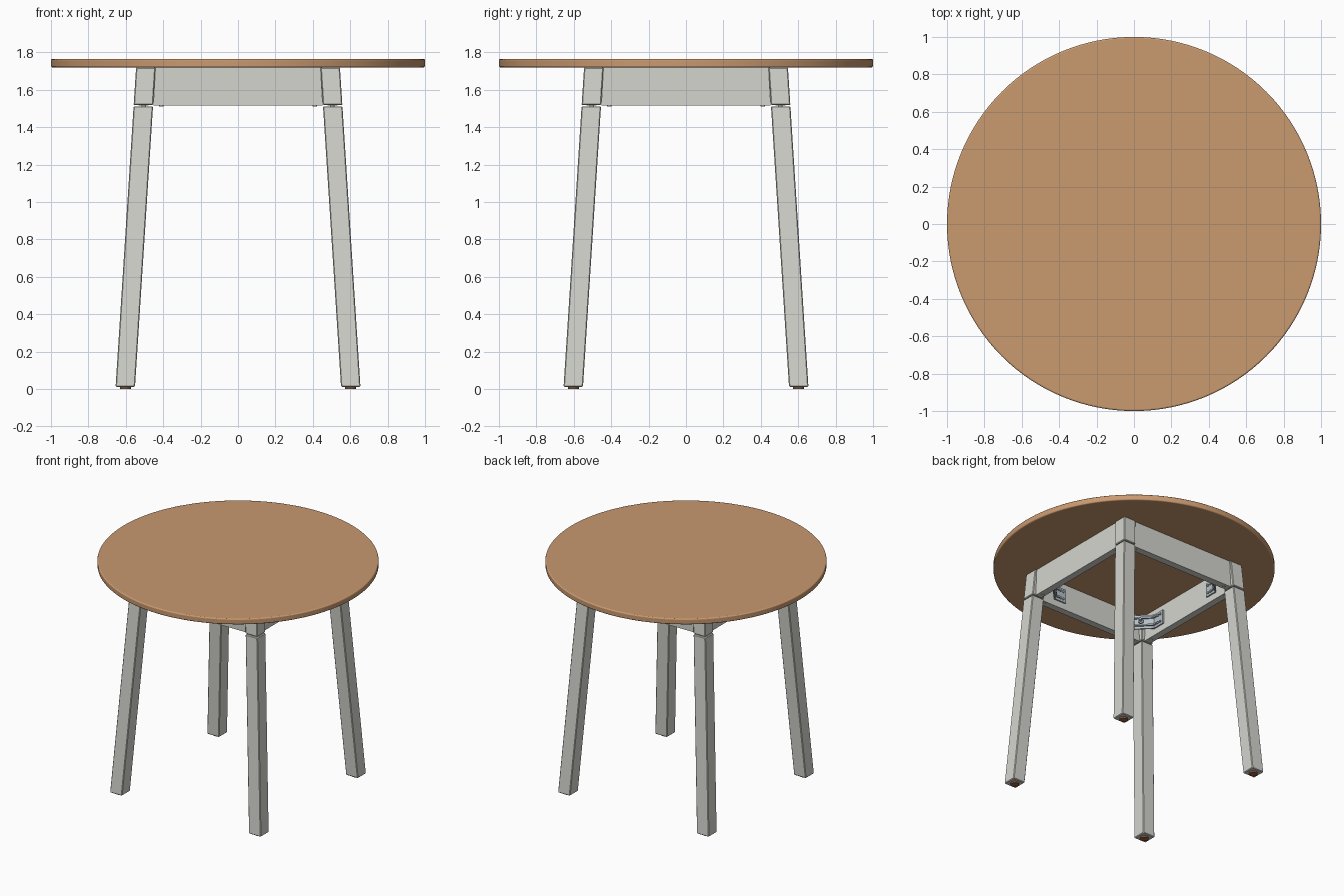
import bpy, bmesh, math
from mathutils import Vector

cube = bpy.data.objects.get("Cube")
if cube:
    bpy.data.objects.remove(cube, do_unlink=True)


def material(name, rgb):
    linear = [(c / 255) ** 2.2 for c in rgb] + [1]
    m = bpy.data.materials.new(name)
    m.use_nodes = True
    m.diffuse_color = linear
    m.node_tree.nodes["Principled BSDF"].inputs["Base Color"].default_value = linear
    return m


WOOD = material("warm wood", (200, 152, 111))
PAINT = material("pale grey paint", (212, 212, 206))
STEEL = material("bracket steel", (180, 190, 198))
PAD = material("brown felt", (150, 100, 70))

TOP, APRON_LOW, LEG_LOW = 1.72, 1.515, 0.012
LEG_WIDTH = 0.104


def finish(bm, name, mat, bevel=0, segments=1, smooth=False):
    bmesh.ops.recalc_face_normals(bm, faces=bm.faces)
    mesh = bpy.data.meshes.new(name)
    bm.to_mesh(mesh)
    bm.free()
    mesh.materials.append(mat)
    ob = bpy.data.objects.new(name, mesh)
    bpy.context.collection.objects.link(ob)
    if bevel:
        mod = ob.modifiers.new("Bevel", "BEVEL")
        mod.width, mod.segments = bevel, segments
    if smooth:
        bpy.ops.object.select_all(action="DESELECT")
        ob.select_set(True)
        bpy.context.view_layer.objects.active = ob
        bpy.ops.object.shade_smooth_by_angle(angle=math.radians(35))
    return ob


def add_prism(bm, low, high):
    """Close a solid between two matching rings of points."""
    a = [bm.verts.new(p) for p in low]
    b = [bm.verts.new(p) for p in high]
    bm.faces.new(a)
    bm.faces.new(b)
    for i in range(len(a)):
        j = (i + 1) % len(a)
        bm.faces.new((a[i], a[j], b[j], b[i]))


def add_disc(bm, centre, axis, radius, depth, sides):
    rot = Vector(axis).to_track_quat("Z", "Y").to_matrix().to_4x4()
    rot.translation = centre
    bmesh.ops.create_cone(bm, cap_ends=True, segments=sides, radius1=radius,
                          radius2=radius, depth=depth, matrix=rot)


# Round tabletop
bm = bmesh.new()
add_disc(bm, (0, 0, TOP + 0.0225), (0, 0, 1), 1, 0.045, 128)
finish(bm, "tabletop", WOOD, 0.008, 3, True)


def leg_ring(z, sx, sy):
    outer = 0.545 + (TOP - z) * 0.0642
    inner = outer - LEG_WIDTH
    return [(sx * x, sy * y, z) for x, y in
            ((inner, inner), (outer, inner), (outer, outer), (inner, outer))]


# Splayed legs, with a fine joint line below the frame, and felt feet
for sx, side in ((1, "left"), (-1, "right")):
    for sy, end in ((-1, "front"), (1, "back")):
        label = f"{end}_{side}"
        for part, lo, hi in (("leg", LEG_LOW, APRON_LOW - 0.003),
                             ("leg_head", APRON_LOW + 0.003, TOP)):
            bm = bmesh.new()
            add_prism(bm, leg_ring(lo, sx, sy), leg_ring(hi, sx, sy))
            finish(bm, f"{label}_{part}", PAINT, 0.005)

        bm = bmesh.new()
        add_disc(bm, (sx * 0.602, sy * 0.602, 0.0075), (0, 0, 1), 0.03, 0.015, 20)
        finish(bm, f"{label}_foot_pad", PAD)

        # Folded corner bracket hugging the inner frame corner
        path = [(0.24, 0.478), (0.34, 0.478), (0.478, 0.34), (0.478, 0.24)]
        inside = [(0.24, 0.468), (0.336, 0.468), (0.468, 0.336), (0.468, 0.24)]
        ring = [(sx * x, sy * y) for x, y in path + inside[::-1]]
        bm = bmesh.new()
        add_prism(bm, [(x, y, 1.565) for x, y in ring], [(x, y, 1.675) for x, y in ring])
        finish(bm, f"{label}_bracket", STEEL)

        # Stiffening lips along the bracket
        bm = bmesh.new()
        for z in (1.59, 1.65):
            lip = [(sx * x, sy * y) for x, y in
                   ((0.30, 0.468), (0.336, 0.468), (0.468, 0.336), (0.468, 0.30),
                    (0.455, 0.30), (0.455, 0.331), (0.331, 0.455), (0.30, 0.455))]
            add_prism(bm, [(x, y, z - 0.006) for x, y in lip],
                      [(x, y, z + 0.006) for x, y in lip])
        finish(bm, f"{label}_bracket_ribs", STEEL)

        # Bracket screws, and the bolt and nut through the leg corner
        bm = bmesh.new()
        for along in (0.265, 0.29):
            for z in (1.59, 1.65):
                add_disc(bm, (sx * along, sy * 0.465, z), (0, 1, 0), 0.009, 0.01, 10)
                add_disc(bm, (sx * 0.465, sy * along, z), (1, 0, 0), 0.009, 0.01, 10)
        diagonal = (sx, sy, 0)
        add_disc(bm, (sx * 0.41, sy * 0.41, 1.62), diagonal, 0.009, 0.12, 12)
        add_disc(bm, (sx * 0.394, sy * 0.394, 1.62), diagonal, 0.02, 0.016, 6)
        finish(bm, f"{label}_bracket_fixings", STEEL)

# Apron boards between the legs
for name, axis, sign in (("front", 0, -1), ("back", 0, 1), ("left", 1, 1), ("right", 1, -1)):
    def place(along, across, z):
        return (along, sign * across, z) if axis == 0 else (sign * across, along, z)

    bm = bmesh.new()
    rings = [[place(a, c, z) for a, c in
              ((-half, 0.478), (half, 0.478), (half, 0.532), (-half, 0.532))]
             for half, z in ((0.453, APRON_LOW), (0.441, TOP))]
    add_prism(bm, *rings)
    finish(bm, f"{name}_apron", PAINT)

    # Small plugs under the apron ends
    bm = bmesh.new()
    for along in (-0.41, 0.41):
        add_disc(bm, place(along, 0.503, APRON_LOW - 0.001), (0, 0, 1), 0.012, 0.006, 12)
    finish(bm, f"{name}_apron_plugs", PAINT)
